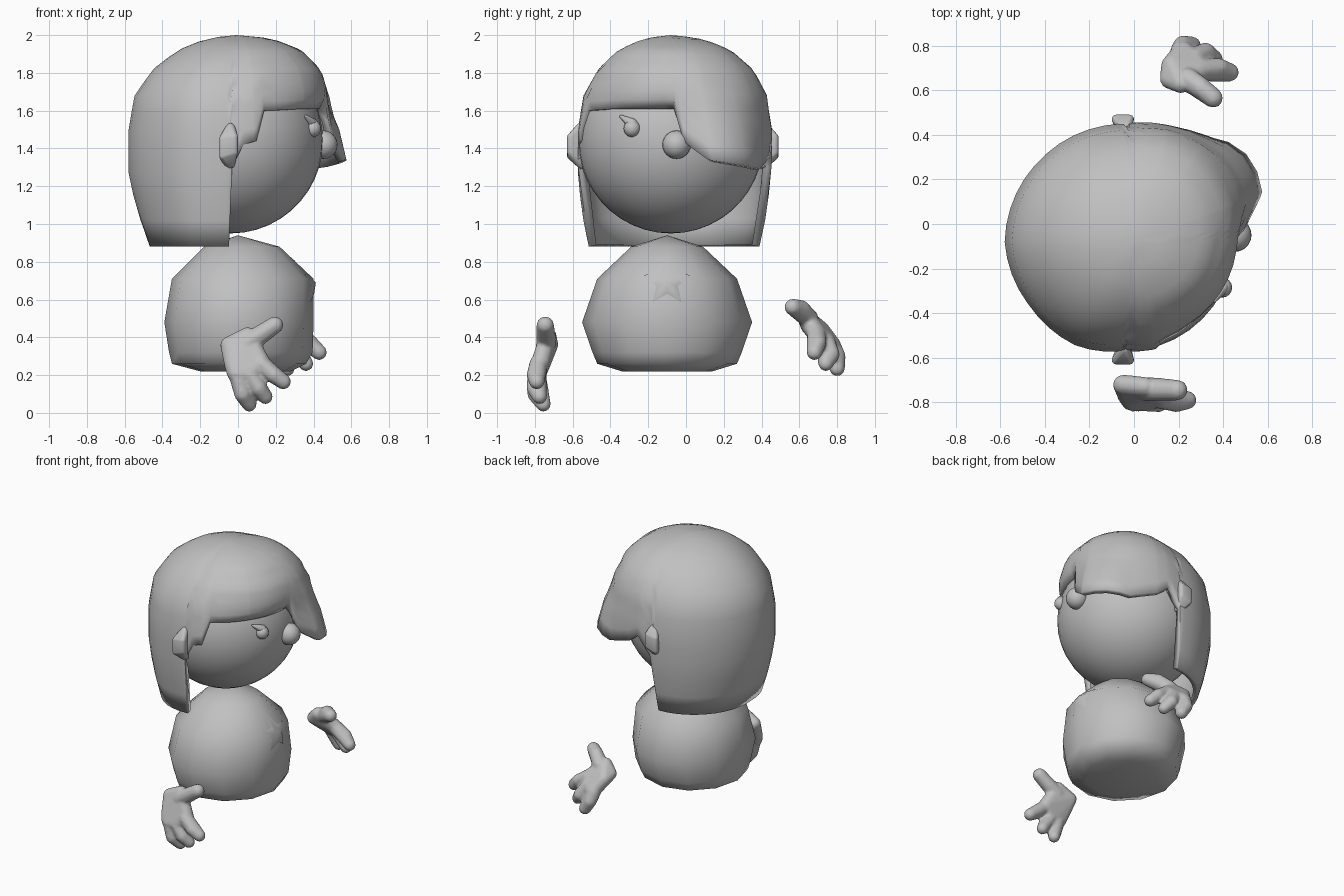
import bpy, bmesh, math
from mathutils import Vector, Matrix

if "Cube" in bpy.data.objects:
    bpy.data.objects.remove(bpy.data.objects["Cube"])

grey = bpy.data.materials.new("plain grey")
grey.diffuse_color = (0.53, 0.53, 0.53, 1)
grey.use_nodes = True
grey.node_tree.nodes["Principled BSDF"].inputs["Base Color"].default_value = grey.diffuse_color


def finish(name, bm, angle=60):
    """Turn a bmesh into a smooth shaded object."""
    me = bpy.data.meshes.new(name)
    bm.to_mesh(me)
    bm.free()
    me.materials.append(grey)
    ob = bpy.data.objects.new(name, me)
    bpy.context.collection.objects.link(ob)
    bpy.ops.object.select_all(action='DESELECT')
    ob.select_set(True)
    bpy.context.view_layer.objects.active = ob
    bpy.ops.object.shade_smooth_by_angle(angle=math.radians(angle))
    return ob


def interp(table, x):
    """Piecewise linear lookup in (x, value) pairs."""
    for (x0, v0), (x1, v1) in zip(table, table[1:]):
        if x <= x1:
            return v0 + (v1 - v0) * max(0, (x - x0)) / (x1 - x0)
    return table[-1][1]


def ball(name, c, r, seg=16):
    bm = bmesh.new()
    bmesh.ops.create_uvsphere(bm, u_segments=seg, v_segments=seg // 2 + 2, radius=r,
                              matrix=Matrix.Translation(c))
    return finish(name, bm, 180)


def add_hull(bm, balls):
    """Convex skin around a few small balls given as (x, y, z, r)."""
    part = bmesh.new()
    for x, y, z, r in balls:
        bmesh.ops.create_icosphere(part, subdivisions=2, radius=r,
                                   matrix=Matrix.Translation((x, y, z)))
    res = bmesh.ops.convex_hull(part, input=part.verts)
    junk = set(res["geom_interior"]) | set(res["geom_unused"])
    bmesh.ops.delete(part, geom=[v for v in junk if isinstance(v, bmesh.types.BMVert)],
                     context='VERTS')
    me = bpy.data.meshes.new("tmp")
    part.to_mesh(me)
    part.free()
    bm.from_mesh(me)
    bpy.data.meshes.remove(me)


def hull(name, groups, fuse=False):
    bm = bmesh.new()
    for g in groups:
        add_hull(bm, g)
    ob = finish(name, bm, 60)
    if fuse:  # melt the pieces into one soft skin
        rm = ob.modifiers.new("fuse", 'REMESH')
        rm.mode = 'VOXEL'
        rm.voxel_size = 0.01
        rm.use_smooth_shade = True
        sm = ob.modifiers.new("soften", 'SMOOTH')
        sm.iterations = 3
    return ob


# body: faceted egg with a flat base, (z, half depth y, back x, front x)
rings = [(0.22, 0.24, 0.20, 0.28), (0.26, 0.37, 0.35, 0.36), (0.32, 0.395, 0.365, 0.395),
         (0.48, 0.45, 0.39, 0.40), (0.71, 0.37, 0.35, 0.40), (0.88, 0.19, 0.18, 0.22)]
bm = bmesh.new()
loops = []
for z, ry, xb, xf in rings:
    row = []
    for k in range(12):
        a = math.tau * k / 12
        c = math.cos(a)
        row.append(bm.verts.new((c * (xf if c > 0 else xb), -0.1 + ry * math.sin(a), z)))
    loops.append(row)
top = bm.verts.new((0, -0.1, 0.94))
for k in range(12):
    j = (k + 1) % 12
    for lo, hi in zip(loops, loops[1:]):
        bm.faces.new((lo[k], lo[j], hi[j], hi[k]))
    bm.faces.new((loops[-1][k], loops[-1][j], top))
bm.faces.new(loops[0][::-1])
finish("body", bm, 60)

# chest star: raised five-pointed relief that follows the chest
bm = bmesh.new()
tip = bm.verts.new((0.412, -0.1, 0.69))
rim = []
for k in range(10):
    a = math.pi / 2 + math.tau * k / 10
    r = 0.13 if k % 2 == 0 else 0.06
    dy, z = r * math.cos(a), 0.69 + r * math.sin(a)
    x = 0.403 - 1.06 * max(0, z - 0.71) - 0.245 * abs(dy)
    rim.append(bm.verts.new((x, -0.1 + dy, z)))
for k in range(10):
    bm.faces.new((tip, rim[k], rim[(k + 1) % 10]))
finish("chest_star", bm, 180)

# head, nose and eyes
CX, CY = -0.04, -0.08
ball("head", (CX, CY, 1.44), 0.49, 40)
ball("nose", (0.452, -0.05, 1.42), 0.075, 20)
for side in (-1, 1):
    y = CY + side * 0.205
    ball("eye", (0.395, y, 1.505), 0.045)
    hull("eyelash", [[(0.395, y, 1.53, 0.03), (0.36, y + side * 0.06, 1.57, 0.008)]])

# ears
for s, base in ((-1, -0.55), (1, 0.41)):
    hull("ear", [[(-0.045, base, 1.32, 0.03), (-0.04, base + s * 0.01, 1.51, 0.025),
                  (-0.08, base + s * 0.06, 1.36, 0.02), (-0.08, base + s * 0.06, 1.45, 0.02),
                  (-0.02, base + s * 0.06, 1.38, 0.02), (-0.02, base + s * 0.06, 1.46, 0.02)]])

# hair: one shell whose hem height and radius vary around the head (0 = face side)
hem = [(-180, 0.88), (-91, 0.88), (-89, 1.30), (-82, 1.42), (-74, 1.44), (-68, 1.60),
       (-35, 1.61), (2, 1.61), (7, 1.44), (18, 1.34), (50, 1.29), (70, 1.36),
       (78, 1.42), (88, 1.30), (91, 0.88), (180, 0.88)]
radius = [(-180, 0.54), (-145, 0.515), (-115, 0.515), (-90, 0.49), (-75, 0.50), (-55, 0.49),
          (0, 0.52), (20, 0.55), (45, 0.57), (65, 0.565), (90, 0.53), (135, 0.53), (180, 0.54)]
flare = [(-180, 0), (3, 0), (12, 0.05), (22, 0.12), (39, 0.10), (49, 0.04), (65, 0), (180, 0)]
profile = [(0.88, 0.84), (1.05, 0.93), (1.25, 1.0), (1.5, 1.0), (1.68, 0.94), (1.82, 0.78),
           (1.92, 0.56), (1.97, 0.34), (1.99, 0.18), (2.0, 0.0)]
crown = [(1.6, 0), (1.78, 0.05), (1.93, 0.06), (1.985, 0.04), (2.0, 0)]
angles = sorted(set(range(-180, 180, 8)) | {a for a, _ in hem if a < 180})
ROWS = 14
bm = bmesh.new()
pole = bm.verts.new((CX + 0.03, CY, 2.0))
cols = []
for a in angles:
    t = math.radians(a)
    low = interp(hem, a)
    col = []
    for i in range(1, ROWS + 1):
        s = (i / ROWS) ** 1.8
        z = 2.0 - (2.0 - low) * s
        f = interp(profile, z)
        if z < 1.25:  # hem tucks in more at the back than at the sides
            f += (1.25 - z) * (0.26 * abs(math.sin(t)) - 0.14)
        r = interp(radius, a) * f + interp(flare, a) * max(0, (1.75 - z) / 0.42)
        r += max(0, math.cos(t - 0.1)) * interp(crown, z)  # fuller above the forehead
        if low > 1.55 and z < 1.67:  # fringe edge settles onto the forehead
            skull = math.sqrt(0.49 ** 2 - (z - 1.44) ** 2) + 0.012
            r += (skull - r) * min(1, (1.67 - z) / 0.06)
        shift = 0.03 * max(0, (z - 1.7) / 0.3)
        col.append(bm.verts.new((CX + shift + r * math.cos(t), CY + r * math.sin(t), z)))
    cols.append(col)
for k, c in enumerate(cols):
    d = cols[(k + 1) % len(cols)]
    bm.faces.new((pole, c[0], d[0]))
    for i in range(ROWS - 1):
        bm.faces.new((c[i], c[i + 1], d[i + 1], d[i]))
hair = finish("hair", bm, 50)
mod = hair.modifiers.new("thickness", 'SOLIDIFY')
mod.thickness = 0.04
mod.offset = -1

# floating hands: palm, three fingers and a thumb each
hull("right_hand", [
    [(-0.05, -0.72, 0.36, 0.045), (0.05, -0.73, 0.41, 0.045), (-0.01, -0.79, 0.21, 0.05),
     (0.06, -0.79, 0.20, 0.05), (0.12, -0.77, 0.27, 0.05), (-0.03, -0.77, 0.26, 0.045)],
    [(0.0, -0.79, 0.20, 0.05), (0.025, -0.795, 0.10, 0.046), (0.06, -0.755, 0.045, 0.04)],
    [(0.06, -0.79, 0.20, 0.05), (0.11, -0.80, 0.13, 0.045), (0.145, -0.775, 0.085, 0.04)],
    [(0.12, -0.78, 0.26, 0.05), (0.19, -0.80, 0.20, 0.045), (0.24, -0.79, 0.165, 0.042)],
    [(0.05, -0.74, 0.37, 0.055), (0.12, -0.74, 0.41, 0.05), (0.195, -0.745, 0.465, 0.047)],
], fuse=True)
hull("left_hand", [
    [(0.16, 0.65, 0.46, 0.045), (0.21, 0.63, 0.51, 0.045), (0.17, 0.71, 0.44, 0.05),
     (0.22, 0.77, 0.36, 0.05), (0.27, 0.73, 0.38, 0.05), (0.30, 0.69, 0.42, 0.05)],
    [(0.21, 0.77, 0.36, 0.05), (0.22, 0.80, 0.30, 0.046), (0.26, 0.80, 0.235, 0.042)],
    [(0.27, 0.74, 0.38, 0.05), (0.32, 0.77, 0.31, 0.045), (0.36, 0.74, 0.26, 0.04)],
    [(0.30, 0.69, 0.42, 0.05), (0.38, 0.70, 0.37, 0.045), (0.43, 0.68, 0.32, 0.042)],
    [(0.24, 0.65, 0.50, 0.053), (0.30, 0.61, 0.55, 0.048), (0.355, 0.565, 0.56, 0.045)],
], fuse=True)
